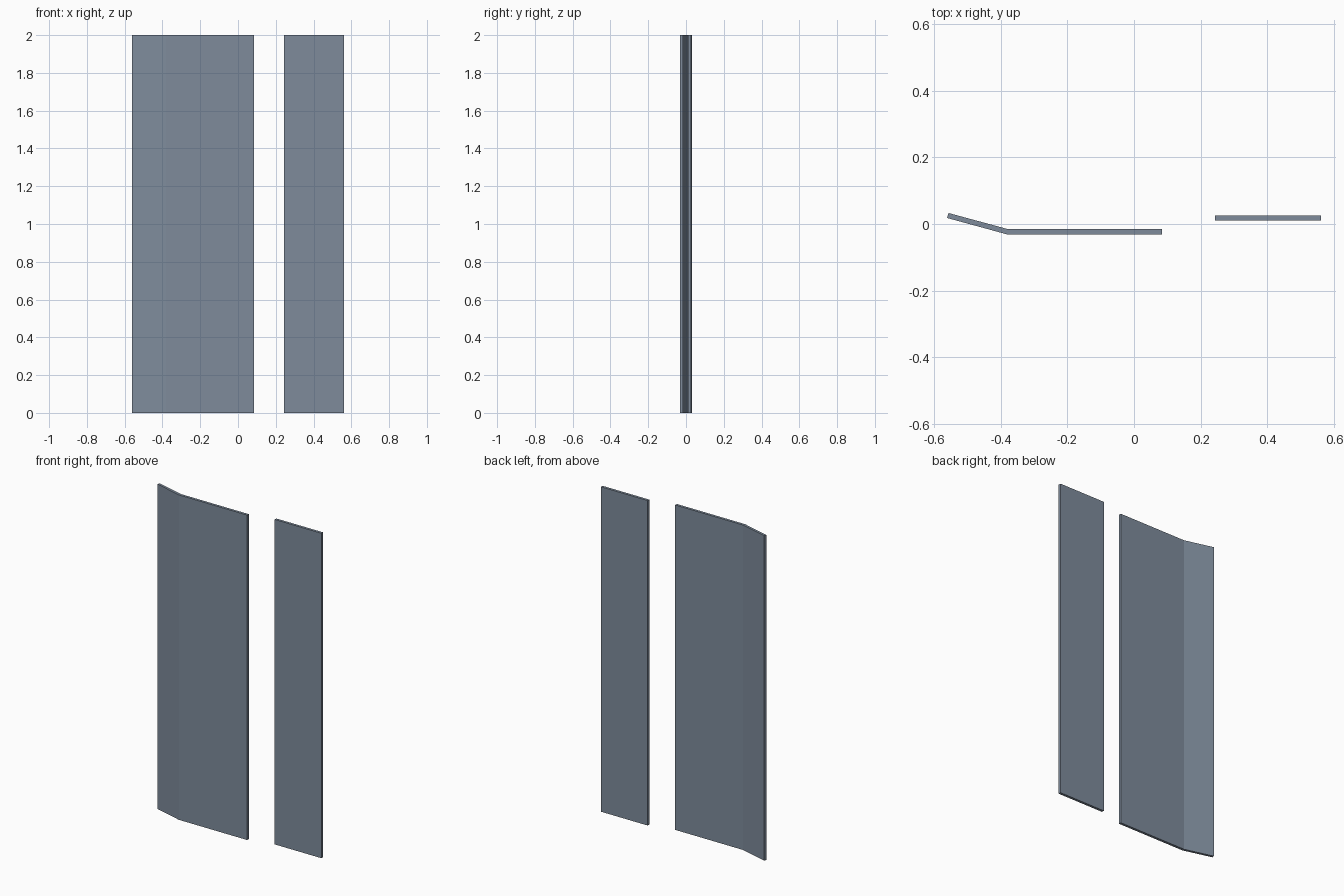
import bpy
import bmesh

cube = bpy.data.objects.get("Cube")
if cube:
    bpy.data.objects.remove(cube, do_unlink=True)

HEIGHT = 2.0

# Blue-grey panel colour
colour = (0.21, 0.26, 0.33, 1.0)
panel_mat = bpy.data.materials.new("blue_grey")
panel_mat.use_nodes = True
panel_mat.diffuse_color = colour
panel_mat.node_tree.nodes["Principled BSDF"].inputs["Base Color"].default_value = colour


def extrude_panel(name, front_line, back_line):
    """Upright panel whose plan is enclosed by a front and a back line."""
    bm = bmesh.new()
    front = [bm.verts.new((x, y, 0)) for x, y in front_line]
    back = [bm.verts.new((x, y, 0)) for x, y in back_line]
    # One plan quad per straight section, so bends stay clean
    for i in range(len(front) - 1):
        bm.faces.new((front[i], front[i + 1], back[i + 1], back[i]))
    raised = bmesh.ops.extrude_face_region(bm, geom=bm.faces[:])
    top = [g for g in raised["geom"] if isinstance(g, bmesh.types.BMVert)]
    bmesh.ops.translate(bm, verts=top, vec=(0, 0, HEIGHT))
    bmesh.ops.recalc_face_normals(bm, faces=bm.faces[:])
    mesh = bpy.data.meshes.new(name)
    bm.to_mesh(mesh)
    bm.free()
    mesh.materials.append(panel_mat)
    obj = bpy.data.objects.new(name, mesh)
    bpy.context.collection.objects.link(obj)
    return obj


# Wide panel with its right edge folded back
extrude_panel("folded_panel",
              [(-0.56, 0.018), (-0.381, -0.031), (0.084, -0.031)],
              [(-0.556, 0.033), (-0.379, -0.015), (0.084, -0.015)])

# Narrow flat panel set slightly further back
extrude_panel("flat_panel",
              [(0.243, 0.01), (0.56, 0.01)],
              [(0.243, 0.026), (0.56, 0.026)])
